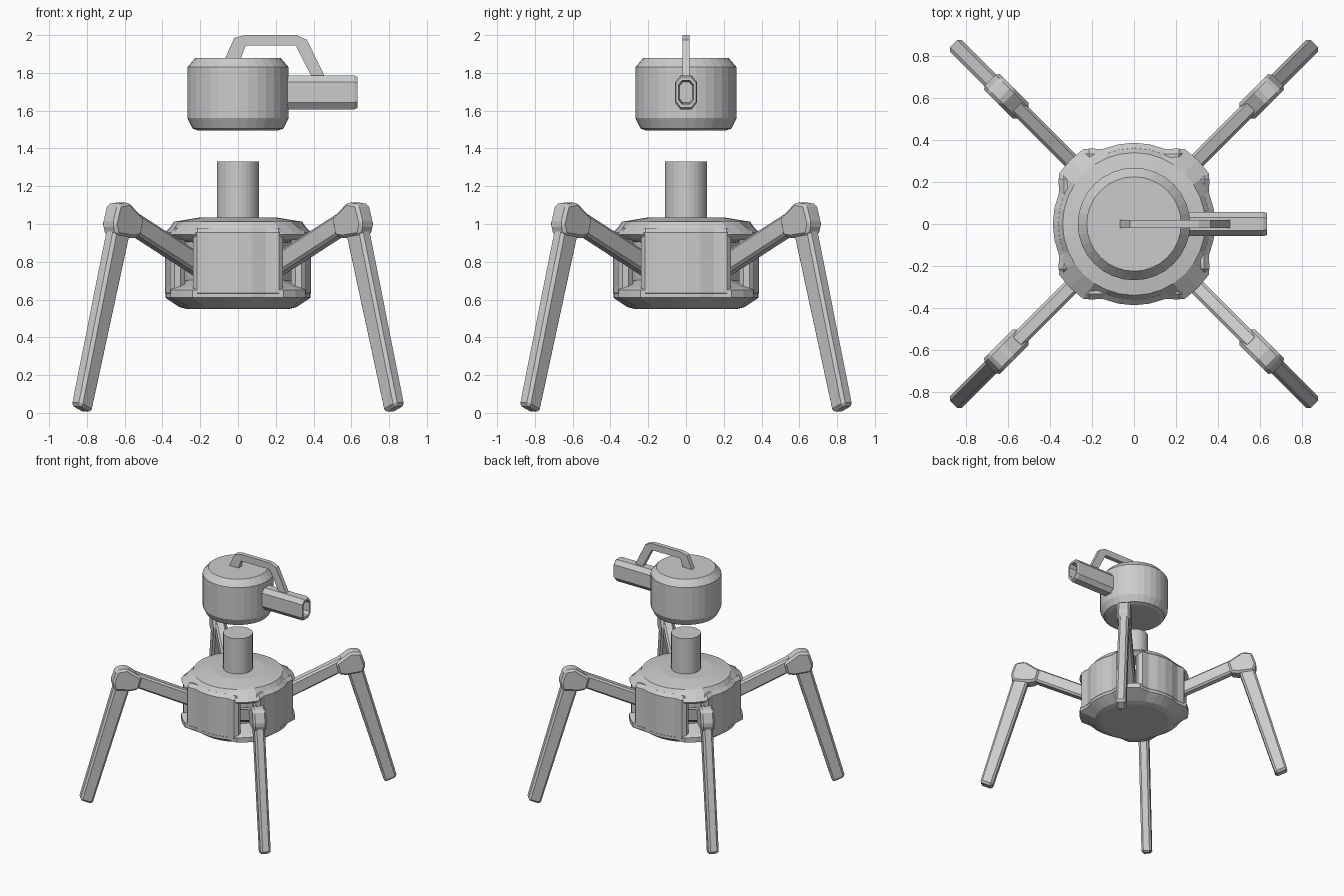
import bpy, bmesh
from math import sin, cos, pi
from mathutils import Matrix

if "Cube" in bpy.data.objects:
    bpy.data.objects.remove(bpy.data.objects["Cube"])

SEG = 32


def finish(name, bm, bevel=0.0):
    bmesh.ops.recalc_face_normals(bm, faces=bm.faces)
    mesh = bpy.data.meshes.new(name)
    bm.to_mesh(mesh)
    bm.free()
    obj = bpy.data.objects.new(name, mesh)
    bpy.context.collection.objects.link(obj)
    if bevel:
        mod = obj.modifiers.new("Bevel", 'BEVEL')
        mod.width, mod.segments = bevel, 1
        mod.limit_method, mod.angle_limit = 'ANGLE', 0.6
    return obj


def skin(name, rings):
    """Join successive point rings with quads and close both ends."""
    bm = bmesh.new()
    loops = [[bm.verts.new(p) for p in ring] for ring in rings]
    n = len(loops[0])
    for a, b in zip(loops, loops[1:]):
        for i in range(n):
            j = (i + 1) % n
            bm.faces.new((a[i], a[j], b[j], b[i]))
    bm.faces.new(loops[0])
    bm.faces.new(loops[-1])
    return finish(name, bm)


def flare(i):
    """Body outline swells at the four diagonal corners."""
    return 1.12 if i % 8 in (3, 4, 5) else 1.0


def lathe(name, profile, flared=(), seg=SEG):
    rings = []
    for k, (r, z) in enumerate(profile):
        ring = []
        for i in range(seg):
            a = 2 * pi * i / seg
            q = r * (flare(i) if k in flared else 1)
            ring.append((q * cos(a), q * sin(a), z))
        rings.append(ring)
    return skin(name, rings)


def slab(name, outline, thickness, matrix, bevel):
    """Extrude a flat outline, centred on its plane."""
    bm = bmesh.new()
    face = bm.faces.new([bm.verts.new((u, v, -thickness / 2)) for u, v in outline])
    ext = bmesh.ops.extrude_face_region(bm, geom=[face])
    verts = [g for g in ext["geom"] if isinstance(g, bmesh.types.BMVert)]
    bmesh.ops.translate(bm, verts=verts, vec=(0, 0, thickness))
    bm.transform(matrix)
    return finish(name, bm, bevel)


upright = Matrix.Rotation(pi / 2, 4, 'X')

# Body: core, top cap and lower dish
lathe("body_core", [(0.29, 0.6), (0.29, 0.98)])
lathe("body_cap", [(0.2, 1.035), (0.34, 1.012), (0.385, 0.945), (0.36, 0.92), (0.27, 0.9)],
      flared=(2, 3))
lathe("body_dish", [(0.27, 0.71), (0.36, 0.665), (0.385, 0.65), (0.385, 0.61), (0.31, 0.56), (0.27, 0.55)],
      flared=(1, 2, 3))

# Four side panels between the leg openings
panel = []
for i in range(-3, 4):
    a = 2 * pi * i / SEG
    panel.append((0.387 * flare(i) * cos(a), 0.387 * flare(i) * sin(a)))
panel += [(0.28, 0.235), (0.28, -0.235)]
for k, side in enumerate(("right", "back", "left", "front")):
    slab("body_panel_" + side, panel, 0.37,
         Matrix.Rotation(k * pi / 2, 4, 'Z') @ Matrix.Translation((0, 0, 0.795)), 0.025)

# Neck post and floating head
lathe("neck", [(0.112, 1.0), (0.112, 1.33)])
lathe("head", [(0.21, 1.495), (0.24, 1.505), (0.268, 1.56), (0.268, 1.83), (0.225, 1.88)])

# Barrel with a recessed muzzle
octagon = [(0.058, 0.055), (0.03, 0.09), (-0.03, 0.09), (-0.058, 0.055),
           (-0.058, -0.055), (-0.03, -0.09), (0.03, -0.09), (0.058, -0.055)]
stations = [(0.2, 1), (0.615, 1), (0.633, 0.9), (0.633, 0.7), (0.54, 0.6)]
skin("barrel", [[(x, s * y, 1.697 + s * z) for y, z in octagon] for x, s in stations])

# Handle from head to barrel
handle = [(-0.075, 1.86), (-0.02, 1.985), (0.035, 2.0), (0.31, 2.0), (0.365, 1.975),
          (0.465, 1.77), (0.395, 1.77), (0.305, 1.945), (0.04, 1.945), (0.01, 1.86)]
slab("handle", handle, 0.036, upright, 0)

# Four legs, each an arm, a knee and a shin
parts = {
    "arm": ([(0.22, 0.685), (0.80, 0.95), (0.80, 1.07), (0.22, 0.805)], 0.076, 0.014),
    "knee": ([(0.77, 0.935), (0.83, 0.925), (0.955, 0.94), (0.975, 1.0), (0.94, 1.105),
              (0.86, 1.115), (0.745, 1.03)], 0.105, 0.016),
    "shin": ([(1.125, 0.0), (1.22, 0.04), (0.95, 1.0), (0.82, 1.0)], 0.08, 0.016),
}
for k, corner in enumerate(("back_right", "back_left", "front_left", "front_right")):
    turn = Matrix.Rotation(pi / 4 + k * pi / 2, 4, 'Z')
    for part, (outline, width, bevel) in parts.items():
        slab(f"{corner}_{part}", outline, width, turn @ upright, bevel)
